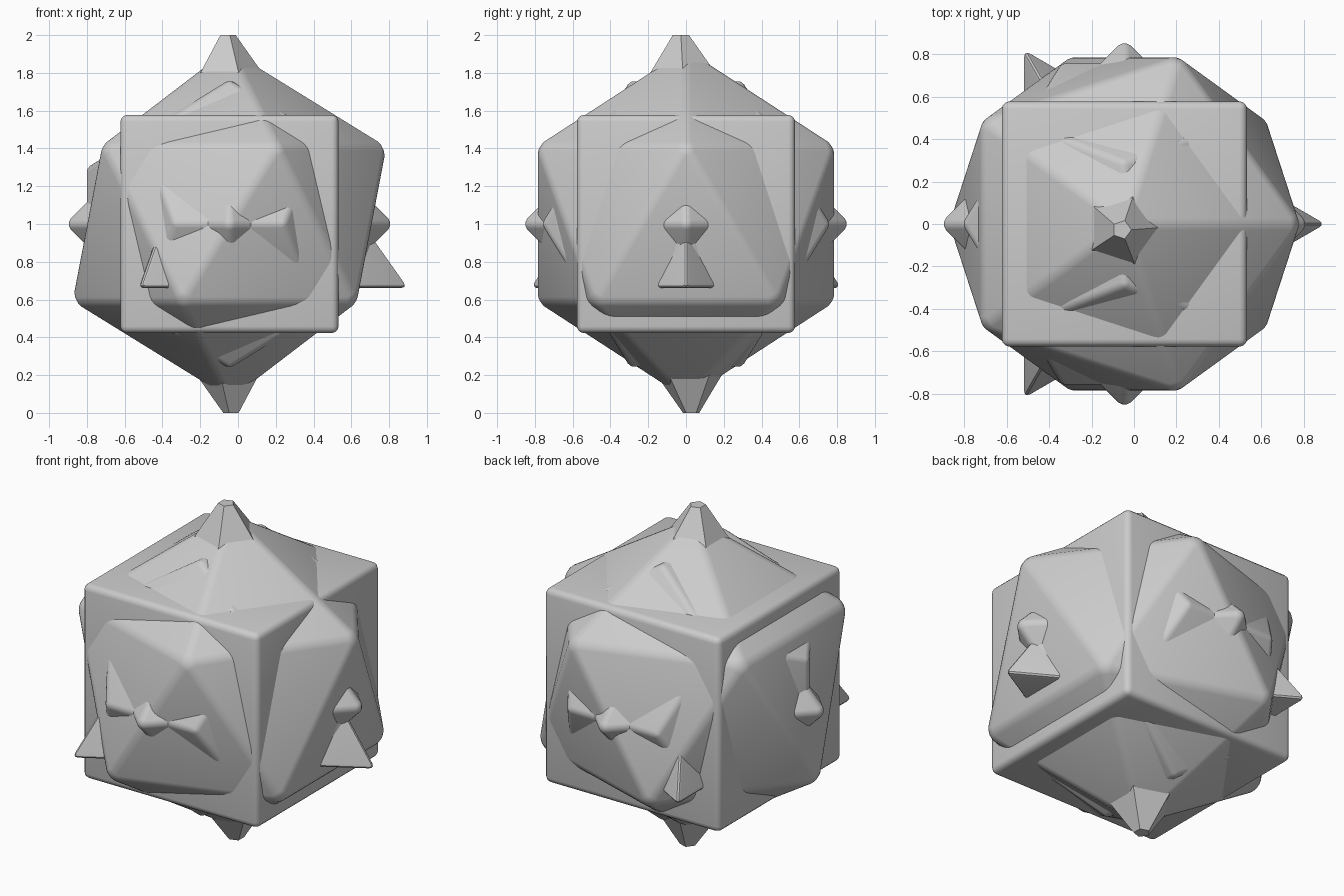
import bpy, bmesh, math
from itertools import product
from mathutils import Vector

if "Cube" in bpy.data.objects:
    bpy.data.objects.remove(bpy.data.objects["Cube"])

CENTRE = Vector((-0.045, 0, 1.0))


def solid(name, points, bevel=0.03):
    """Convex solid from its corner points, with rounded edges."""
    bm = bmesh.new()
    for p in points:
        bm.verts.new(p)
    bmesh.ops.convex_hull(bm, input=bm.verts[:])
    bmesh.ops.dissolve_limit(bm, angle_limit=0.02, verts=bm.verts[:], edges=bm.edges[:])
    bmesh.ops.recalc_face_normals(bm, faces=bm.faces[:])
    mesh = bpy.data.meshes.new(name)
    bm.to_mesh(mesh)
    bm.free()
    ob = bpy.data.objects.new(name, mesh)
    ob.location = CENTRE
    bpy.context.collection.objects.link(ob)
    if bevel:
        mod = ob.modifiers.new("rounded_edges", 'BEVEL')
        mod.width = bevel
        mod.segments = 3
        mod.limit_method = 'ANGLE'
        mod.angle_limit = math.radians(25)
    return ob


def ring(n, r, z, start=0.0, x=0.0, y=0.0):
    return [Vector((x + r * math.cos(start + 2 * math.pi * i / n),
                    y + r * math.sin(start + 2 * math.pi * i / n), z)) for i in range(n)]


# Cube
solid("cube", [Vector(p) * 0.577 for p in product((-1, 1), repeat=3)], 0.035)

# Icosahedron, one corner straight up
R = 0.93
a, h = R * 2 / math.sqrt(5), R / math.sqrt(5)
solid("icosahedron", [Vector((0, 0, R)), Vector((0, 0, -R))]
      + ring(5, a, h) + ring(5, a, -h, math.pi))

# Dodecahedron, edges centred on the axes
phi = (1 + math.sqrt(5)) / 2
pts = [Vector(p) for p in product((-1, 1), repeat=3)]
for s, t in product((-1, 1), repeat=2):
    u, v = s / phi, t * phi
    pts += [Vector((0, u, v)), Vector((u, v, 0)), Vector((v, 0, u))]
solid("dodecahedron", [p * 0.818 / math.sqrt(3) for p in pts], 0.025)

# Octahedron
R = 0.885
solid("octahedron", ring(4, R, 0) + [Vector((0, 0, R)), Vector((0, 0, -R))])

# Tetrahedron, apex up
R = 1.02
solid("tetrahedron", ring(3, R * math.sqrt(8) / 3, -R / 3) + [Vector((0, 0, R))], 0.027)

# Top and bottom spikes, point-mirrored through the centre
spike = ring(5, 0.40, 0.48) + ring(5, 0.045, 1.0, 0, -0.012, -0.027)
solid("top_spike", spike, 0)
solid("bottom_spike", [-p for p in spike], 0)

# Smooth only across the rounded edges
for ob in list(bpy.context.scene.objects):
    bpy.ops.object.select_all(action='DESELECT')
    ob.select_set(True)
    bpy.context.view_layer.objects.active = ob
    for m in list(ob.modifiers):
        bpy.ops.object.modifier_apply(modifier=m.name)
    bpy.ops.object.shade_smooth_by_angle(angle=math.radians(30))
